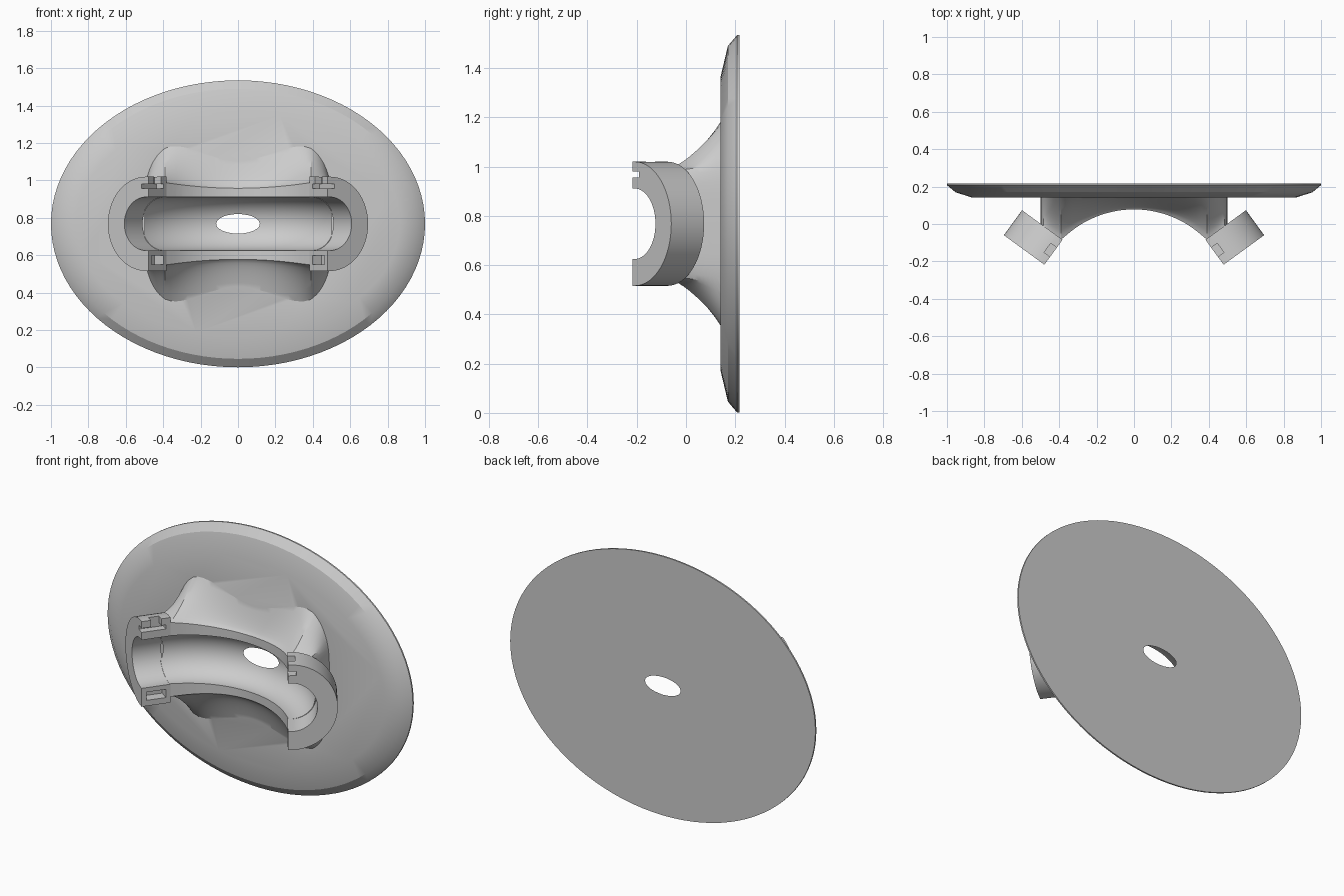
import bpy, bmesh, math
from mathutils import Vector

if "Cube" in bpy.data.objects:
    bpy.data.objects.remove(bpy.data.objects["Cube"])

ZC = 0.768          # height of the centre line
YC = -0.465         # y of the bend centre of the channel
MAJOR, BORE = 0.549, 0.143
BACK = 0.217

grey = bpy.data.materials.new("mid grey")
grey.diffuse_color = (0.6, 0.6, 0.6, 1)
grey.use_nodes = True
grey.node_tree.nodes["Principled BSDF"].inputs["Base Color"].default_value = grey.diffuse_color


def make(name, verts, faces):
    bm = bmesh.new()
    vs = [bm.verts.new(v) for v in verts]
    for f in faces:
        bm.faces.new([vs[i] for i in f])
    bmesh.ops.recalc_face_normals(bm, faces=bm.faces)
    me = bpy.data.meshes.new(name)
    bm.to_mesh(me)
    bm.free()
    ob = bpy.data.objects.new(name, me)
    bpy.context.collection.objects.link(ob)
    me.materials.append(grey)
    return ob


def loft(name, loops):
    """Closed solid through equal-length closed loops."""
    n = len(loops[0])
    verts = [p for lp in loops for p in lp]
    faces = [(a * n + i, a * n + (i + 1) % n, (a + 1) * n + (i + 1) % n, (a + 1) * n + i)
             for a in range(len(loops) - 1) for i in range(n)]
    faces.append(tuple(range(n)))
    faces.append(tuple((len(loops) - 1) * n + i for i in range(n)))
    return make(name, verts, faces)


def combine(target, other, op):
    m = target.modifiers.new(op, 'BOOLEAN')
    m.operation, m.object, m.solver = op, other, 'EXACT'
    bpy.ops.object.select_all(action='DESELECT')
    bpy.context.view_layer.objects.active = target
    target.select_set(True)
    bpy.ops.object.modifier_apply(modifier=m.name)
    bpy.data.objects.remove(other, do_unlink=True)


# Oval wall plate with a two-step bevel
def oval(rx, rz, y, n=96):
    return [(rx * math.cos(2 * math.pi * i / n), y, ZC + rz * math.sin(2 * math.pi * i / n))
            for i in range(n)]


body = loft("wall_mount", [oval(1, .767, BACK), oval(1, .767, .208),
                           oval(.955, .722, .17), oval(.865, .60, .141)])


# Flared pedestal, lofted along x
def base_half(x):
    x = abs(x)
    if x <= .3:
        return .4275 - .0225 * math.cos(math.pi * x / .3)
    return .12 + .33 * math.sqrt(max(0, 1 - ((x - .3) / .2) ** 2.5))


def section(x, steps=10):
    a = abs(x)
    y0 = YC + math.sqrt(.543 ** 2 - min(a, .388) ** 2)
    if a > .388:
        y0 += (a - .388) * .68
    h = base_half(x)
    lip = min(.19 + .03 * min(1, (a / .385) ** 2), h * .95)
    side = []
    for i in range(steps + 1):
        t = i / steps
        side.append((y0 + (.16 - y0) * t, lip + (h - lip) * t ** 1.5))
    return [(x, y, ZC + z) for y, z in side] + [(x, y, ZC - z) for y, z in reversed(side)]


half = [.03 * i for i in range(14)] + [.405, .42, .435, .45, .463, .475, .485, .493, .498, .5]
xs = [-x for x in reversed(half[1:])] + half
combine(body, loft("pedestal", [section(x) for x in xs]), 'UNION')

# Half-ring clamps at both ends of the channel
ANG = math.radians(36.1)


def clamp_point(s, u, v, z):
    """u: radial from bend centre, v: along the channel, z: from the centre line."""
    return (s * (u * math.cos(ANG) + v * math.sin(ANG)),
            YC + u * math.sin(ANG) - v * math.cos(ANG), ZC + z)


def arc(r, n=32):
    return [(MAJOR + r * math.cos(a), r * math.sin(a))
            for a in (math.pi / 2 - math.pi * i / n for i in range(n + 1))]


profile = ([(.533, .252)] + arc(.252) + [(.533, -.252), (.533, -BORE)]
           + arc(BORE)[::-1] + [(.533, BORE)])
for s in (-1, 1):
    ring = loft("end_clamp", [[clamp_point(s, u, v, z) for u, z in profile]
                              for v in (-.0825, .0825)])
    combine(body, ring, 'UNION')

# Curved round channel, which breaks through the back as an oval hole
bpy.ops.mesh.primitive_torus_add(location=(0, YC, ZC), major_radius=MAJOR,
                                 minor_radius=BORE, major_segments=160, minor_segments=64)
combine(body, bpy.context.object, 'DIFFERENCE')

# Fastener slots in the clamp ends: (v range, z range, depth)
slots = [(-.055, .055, -.218, -.17, .06), (-.055, .1, .188, .212, .045),
         (-.03, .03, .2, .3, .04)]
for s in (-1, 1):
    for v0, v1, z0, z1, d in slots:
        box = loft("slot_cutter", [[clamp_point(s, u, v, z) for u, z in
                                    ((.5, z0), (.533 + d, z0), (.533 + d, z1), (.5, z1))]
                                   for v in (v0, v1)])
        combine(body, box, 'DIFFERENCE')

# Single colour and smooth shading with sharp edges kept
body.data.materials.clear()
body.data.materials.append(grey)
for p in body.data.polygons:
    p.material_index = 0
bpy.ops.object.select_all(action='DESELECT')
body.select_set(True)
bpy.context.view_layer.objects.active = body
bpy.ops.object.shade_smooth_by_angle(angle=math.radians(25))
